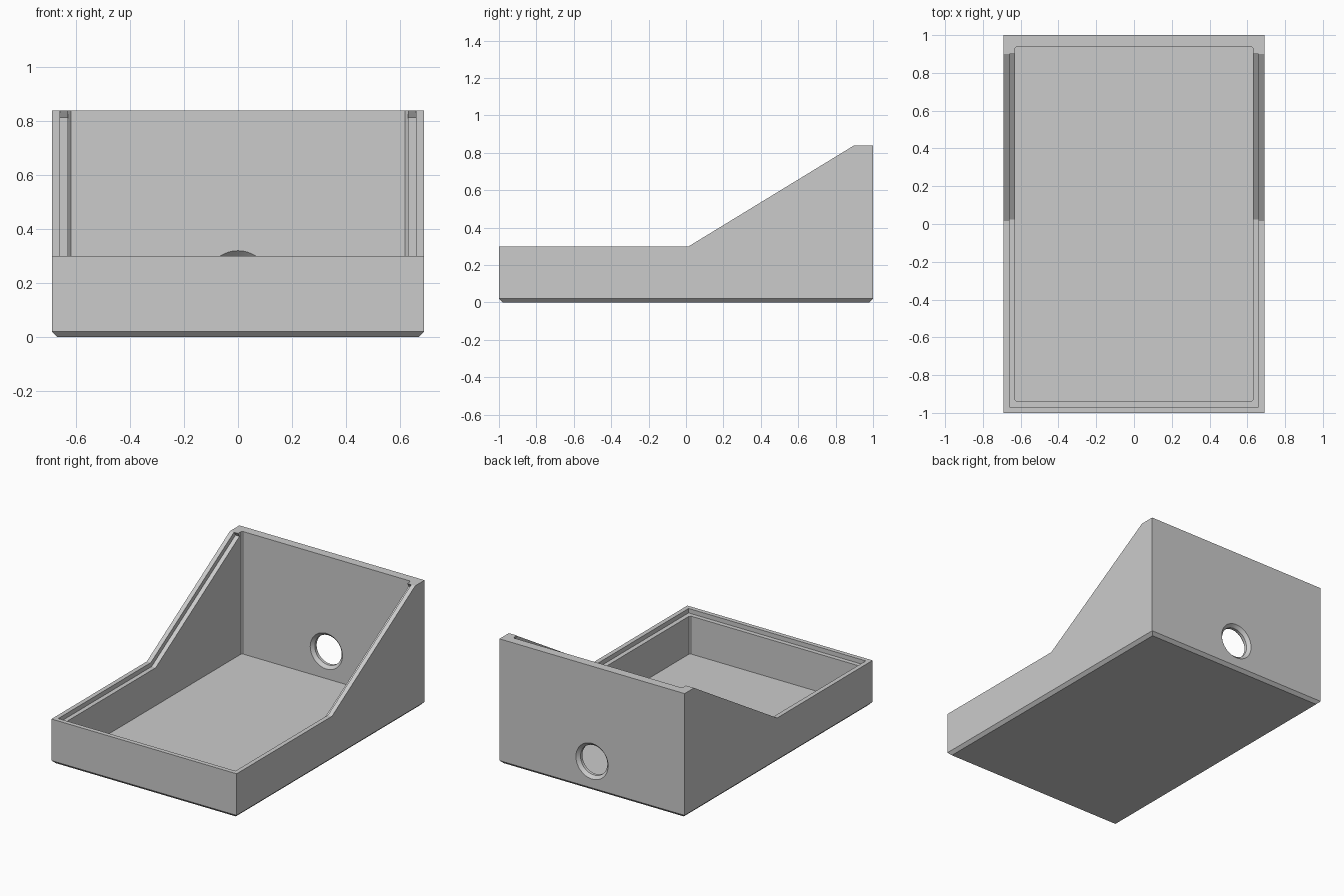
import bpy, bmesh, math
from mathutils import Vector

cube = bpy.data.objects.get("Cube")
if cube:
    bpy.data.objects.remove(cube, do_unlink=True)

HALF_X, HALF_Y = 0.69, 1.0
WALL, STEP = 0.06, 0.03          # full wall, and rim/ledge width
LOW, HIGH = 0.30, 0.84           # front rim and back rim heights
BEND, CREST = 0.015, 0.90        # start and end of the sloping rim
FLOOR, CHAMFER = 0.015, 0.02

grey = bpy.data.materials.new("plain grey")
grey.use_nodes = True
grey.diffuse_color = (0.6, 0.6, 0.6, 1)
grey.node_tree.nodes["Principled BSDF"].inputs["Base Color"].default_value = (0.6, 0.6, 0.6, 1)


def make_object(name, bm):
    bmesh.ops.recalc_face_normals(bm, faces=bm.faces)
    mesh = bpy.data.meshes.new(name)
    bm.to_mesh(mesh)
    bm.free()
    mesh.materials.append(grey)
    obj = bpy.data.objects.new(name, mesh)
    bpy.context.collection.objects.link(obj)
    return obj


def extrude_profile(profile, half_width):
    """Extrude a side profile of (y, z) points across x."""
    bm = bmesh.new()
    face = bm.faces.new([bm.verts.new((-half_width, y, z)) for y, z in profile])
    out = bmesh.ops.extrude_face_region(bm, geom=[face])
    verts = [g for g in out["geom"] if isinstance(g, bmesh.types.BMVert)]
    bmesh.ops.translate(bm, verts=verts, vec=(2 * half_width, 0, 0))
    return bm


def bevel(bm, rule, size):
    edges = [e for e in bm.edges if rule(e.verts[0].co, e.verts[1].co)]
    bmesh.ops.bevel(bm, geom=edges, offset=size, segments=1, affect='EDGES')


# Outer body with a chamfered base
body = extrude_profile([(-HALF_Y, 0), (HALF_Y, 0), (HALF_Y, HIGH),
                        (CREST, HIGH), (BEND, LOW), (-HALF_Y, LOW)], HALF_X)
bevel(body, lambda a, b: max(a.z, b.z) < 1e-5, CHAMFER)
case = make_object("sloped_case", body)

# Main cavity with slightly cut upright corners
inner_y = HALF_Y - WALL
cavity = extrude_profile([(-inner_y, FLOOR), (inner_y, FLOOR),
                          (inner_y, 1), (-inner_y, 1)], HALF_X - WALL)
bevel(cavity, lambda a, b: abs(a.z - b.z) > 0.5, 0.01)
cavity = make_object("cavity_cutter", cavity)

# Lid recess that follows the rim, square to the slope at its upper end
angle = math.atan2(HIGH - LOW, CREST - BEND)
inward = Vector((math.sin(angle), -math.cos(angle)))
crest = Vector((CREST, HIGH))
end_low, end_high = crest + inward * STEP, crest - inward * 0.2
floor_bend = (BEND + STEP * math.tan(angle / 2), LOW - STEP)
front = -HALF_Y + STEP
recess = make_object("recess_cutter", extrude_profile(
    [(front, LOW - STEP), floor_bend, end_low, end_high, (front, 1.1)],
    HALF_X - STEP))

# Cable hole through the back wall, chamfered on both sides
SIDES = 64
hole = bmesh.new()
rings = []
for y, r in ((0.93, 0.13), (0.96, 0.10), (0.98, 0.10), (1.01, 0.13)):
    rings.append([hole.verts.new((r * math.cos(math.tau * i / SIDES), y,
                                  0.2 + r * math.sin(math.tau * i / SIDES)))
                  for i in range(SIDES)])
for a, b in zip(rings, rings[1:]):
    for i in range(SIDES):
        j = (i + 1) % SIDES
        hole.faces.new((a[i], a[j], b[j], b[i]))
hole.faces.new(rings[0])
hole.faces.new(rings[-1])
hole = make_object("hole_cutter", hole)

# Cut everything out of the body
bpy.ops.object.select_all(action='DESELECT')
bpy.context.view_layer.objects.active = case
case.select_set(True)
for cutter in (cavity, recess, hole):
    cutter.hide_render = True
    mod = case.modifiers.new(cutter.name, 'BOOLEAN')
    mod.operation = 'DIFFERENCE'
    mod.solver = 'EXACT'
    mod.object = cutter
    bpy.ops.object.modifier_apply(modifier=mod.name)
    bpy.data.objects.remove(cutter, do_unlink=True)

bpy.ops.object.shade_smooth_by_angle(angle=math.radians(20))
